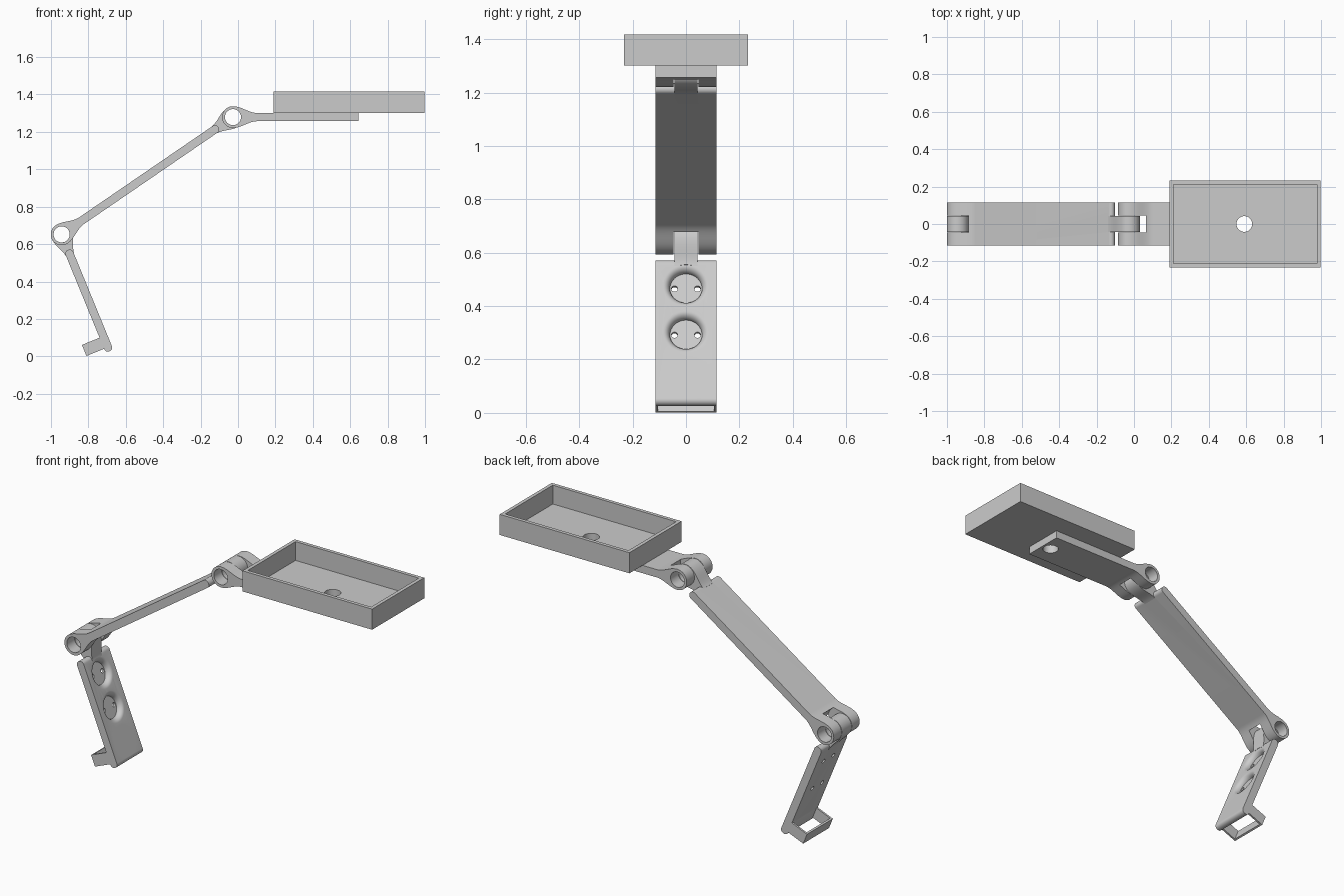
import bpy, bmesh
from math import pi, sin, cos, atan2, radians
from mathutils import Matrix, Vector

default = bpy.data.objects.get("Cube")
if default:
    bpy.data.objects.remove(default)

GREY = (0.6, 0.6, 0.6, 1)
mat = bpy.data.materials.new("plain grey")
mat.use_nodes = True
mat.diffuse_color = GREY
mat.node_tree.nodes["Principled BSDF"].inputs["Base Color"].default_value = GREY

R, BORE = 0.058, 0.043          # hinge knuckle and pin bore radii
T, W = 0.022, 0.115             # half thickness and half width of the plates
FLARE, GAP = 0.13, 0.095        # length of knuckle flare, hinge clearance
LOW = Vector((-0.943, 0, 0.652))
TOP = Vector((-0.027, 0, 1.279))


def frame(origin, angle):
    """Local x runs along the part, local y is its thickness, local z its width."""
    m = Matrix(((cos(angle), -sin(angle), 0), (0, 0, -1), (sin(angle), cos(angle), 0)))
    return Matrix.Translation(origin) @ m.to_4x4()


def finish(name, bm, m):
    bm.transform(m)
    bmesh.ops.recalc_face_normals(bm, faces=bm.faces)
    me = bpy.data.meshes.new(name)
    bm.to_mesh(me)
    bm.free()
    me.materials.append(mat)
    ob = bpy.data.objects.new(name, me)
    bpy.context.collection.objects.link(ob)
    return ob


def prism(name, pts, half, m):
    bm = bmesh.new()
    face = bm.faces.new([bm.verts.new((x, y, -half)) for x, y in pts])
    ext = bmesh.ops.extrude_face_region(bm, geom=[face])["geom"]
    verts = [g for g in ext if isinstance(g, bmesh.types.BMVert)]
    bmesh.ops.translate(bm, verts=verts, vec=(0, 0, 2 * half))
    return finish(name, bm, m)


def combine(ob, tool, op="DIFFERENCE"):
    mod = ob.modifiers.new("cut", "BOOLEAN")
    mod.operation, mod.solver, mod.object = op, "EXACT", tool
    bpy.ops.object.select_all(action="DESELECT")
    bpy.context.view_layer.objects.active = ob
    ob.select_set(True)
    bpy.ops.object.modifier_apply(modifier=mod.name)
    bpy.data.objects.remove(tool)


def rect(x0, x1, y0, y1):
    return [(x0, y0), (x1, y0), (x1, y1), (x0, y1)]


def disc(r, n=48):
    return [(r * cos(2 * pi * i / n), r * sin(2 * pi * i / n)) for i in range(n)]


def mirrored(upper):
    """Close an upper outline with its reflection."""
    return upper + [(x, -y) for x, y in reversed(upper) if y > 1e-6]


def knuckle(reach=FLARE):
    """Upper outline of a hinge ring flowing into the plate."""
    pts = [(R * cos(pi - i * pi / 32), R * sin(pi - i * pi / 32)) for i in range(17)]
    for i in range(1, 15):
        x = reach * i / 14
        pts.append((x, T + (R - T) * (0.5 + 0.5 * cos(pi * x / FLARE))))
    return pts


def round_end(x, r=0.02):
    return [(x - r + r * sin(i * pi / 16), T - r + r * cos(i * pi / 16)) for i in range(9)]


def add_tongue(ob, m):
    combine(ob, prism("tongue", mirrored(knuckle(0.12)), 0.043, m), "UNION")
    combine(ob, prism("bore", disc(BORE), 0.3, m))


def cut_fork(ob, m):
    combine(ob, prism("slot", disc(GAP), 0.046, m))
    combine(ob, prism("bore", disc(BORE), 0.3, m))


def smooth(ob):
    bpy.ops.object.select_all(action="DESELECT")
    bpy.context.view_layer.objects.active = ob
    ob.select_set(True)
    bpy.ops.object.shade_smooth_by_angle(angle=radians(30))


# Long middle arm: fork at the low hinge, tongue at the top hinge
span = TOP - LOW
slope = atan2(span.z, span.x)
m = frame(LOW, slope)
middle_arm = prism("middle_arm", mirrored(knuckle() + round_end(span.length - GAP)), W, m)
cut_fork(middle_arm, m)
add_tongue(middle_arm, frame(TOP, slope + pi))

# Tray arm: fork at the top hinge, flat plate under the tray
m = frame(TOP, 0)
tray_arm = prism("tray_arm", mirrored(knuckle() + [(0.671, T)]), W, m)
cut_fork(tray_arm, m)

# Lower plate with rounded ends and a tongue
m = frame(LOW, radians(-67.7))
start = [(GAP - 0.005 + 0.675 - x, y) for x, y in reversed(round_end(0.675))]
lower_plate = prism("lower_plate", mirrored(start + round_end(0.675)), W, m)
add_tongue(lower_plate, m)

# Open rectangular loop at the foot of the lower plate
loop = prism("foot_loop", rect(0.588, 0.652, -0.124, -0.012), W, m)
combine(loop, prism("opening", rect(0.5, 0.8, -0.113, -T), 0.104, m))
combine(lower_plate, loop, "UNION")

# Three flared round recesses, each with two small through holes
for along in (0.199, 0.386, 0.572):
    bm = bmesh.new()
    floor, depth, lip = T - 0.03, 0.03, 0.025
    prof = [(0, floor)]
    for i in range(9):
        t = i * pi / 16
        prof.append((0.06 + lip * (1 - cos(t)), floor + depth * sin(t)))
    prof += [(0.06 + lip, 0.05), (0, 0.05)]
    verts = [bm.verts.new((along + r, p, 0)) for r, p in prof]
    edges = [bm.edges.new(pair) for pair in zip(verts, verts[1:])]
    bmesh.ops.spin(bm, geom=verts + edges, cent=(along, 0, 0), axis=(0, 1, 0),
                   angle=2 * pi, steps=48)
    bmesh.ops.remove_doubles(bm, verts=bm.verts, dist=1e-5)
    combine(lower_plate, finish("recess", bm, m))
    for side in (-1, 1):
        bm = bmesh.new()
        place = Matrix.Translation((along, 0, side * 0.043)) @ Matrix.Rotation(pi / 2, 4, "X")
        bmesh.ops.create_cone(bm, cap_ends=True, segments=20, radius1=0.012,
                              radius2=0.012, depth=0.2, matrix=place)
        combine(lower_plate, finish("small_hole", bm, m))

# Shallow open tray
m = frame(Vector((0, 0, 0)), 0)
tray = prism("tray", rect(0.19, 0.998, 1.301, 1.417), 0.232, m)
combine(tray, prism("hollow", rect(0.21, 0.978, 1.311, 1.5), 0.212, m))

# Cable hole through the tray and its arm
for ob in (tray, tray_arm):
    bm = bmesh.new()
    bmesh.ops.create_cone(bm, cap_ends=True, segments=48, radius1=0.042, radius2=0.042,
                          depth=0.5, matrix=Matrix.Translation((0.59, 0, 1.3)))
    combine(ob, finish("cable_hole", bm, Matrix()))

for ob in (middle_arm, tray_arm, lower_plate, tray):
    smooth(ob)
